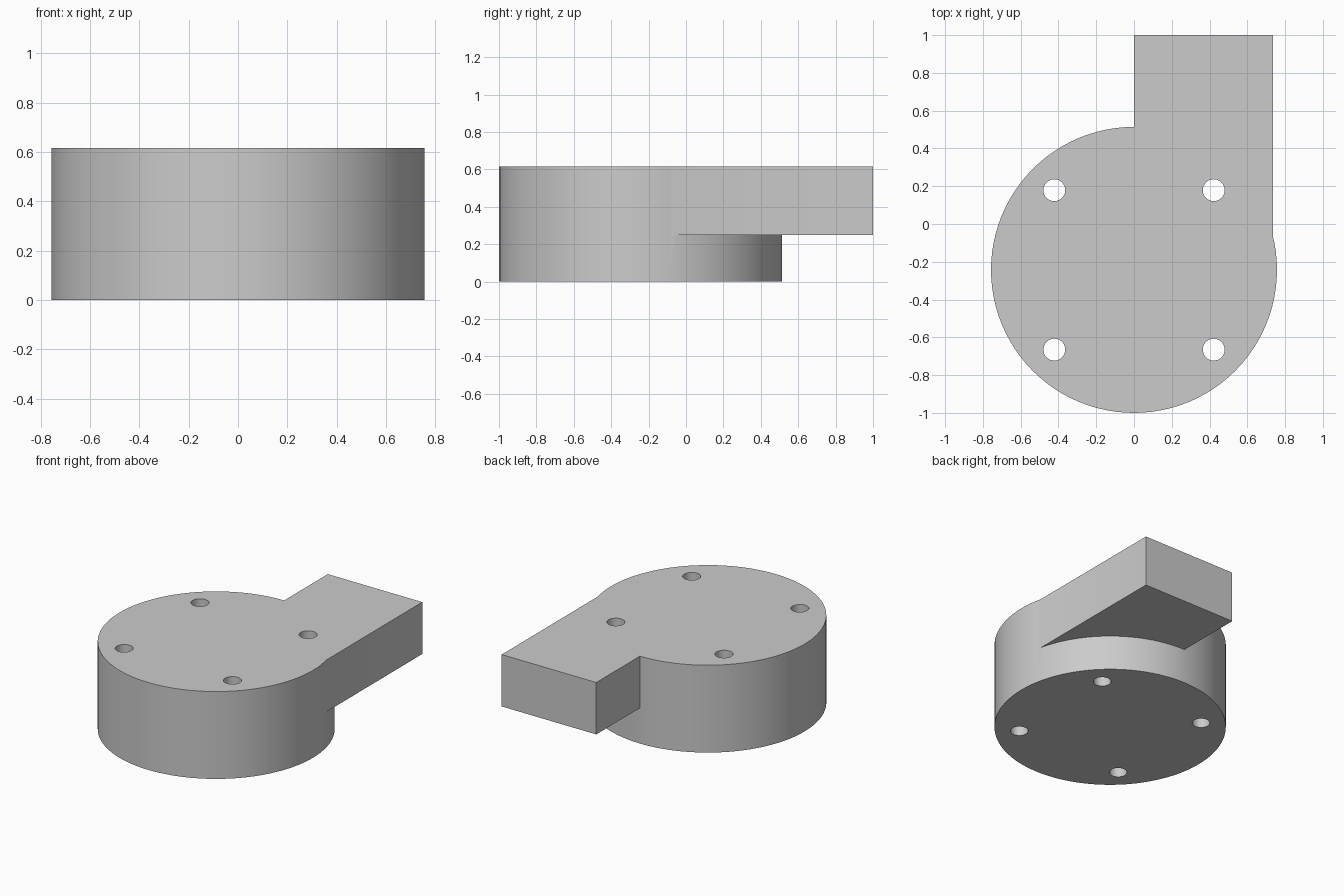
import bpy

cube = bpy.data.objects.get("Cube")
if cube:
    bpy.data.objects.remove(cube, do_unlink=True)

HEIGHT, RADIUS, CENTRE_Y = 0.616, 0.757, -0.243
OUTLET_BOTTOM, OUTLET_WIDTH = 0.25, 0.737

grey = bpy.data.materials.new("plain grey")
grey.use_nodes = True
colour = (0.6, 0.6, 0.6, 1)
grey.diffuse_color = colour
grey.node_tree.nodes["Principled BSDF"].inputs["Base Color"].default_value = colour


def cylinder(name, x, y, radius, z0, z1, sides):
    bpy.ops.mesh.primitive_cylinder_add(
        vertices=sides, radius=radius, depth=z1 - z0, location=(x, y, (z0 + z1) / 2))
    obj = bpy.context.object
    obj.name = name
    obj.data.materials.append(grey)
    return obj


def box(name, low, high):
    bpy.ops.mesh.primitive_cube_add(size=1, location=[(a + b) / 2 for a, b in zip(low, high)])
    obj = bpy.context.object
    obj.name = name
    obj.scale = [b - a for a, b in zip(low, high)]
    bpy.ops.object.transform_apply(location=False, rotation=False, scale=True)
    obj.data.materials.append(grey)
    return obj


def combine(target, tool, operation):
    mod = target.modifiers.new(operation.lower(), "BOOLEAN")
    mod.operation = operation
    mod.solver = "EXACT"
    mod.object = tool
    bpy.context.view_layer.objects.active = target
    bpy.ops.object.modifier_apply(modifier=mod.name)
    bpy.data.objects.remove(tool, do_unlink=True)


# Round housing joined with the square outlet duct
housing = cylinder("blower_housing", 0, CENTRE_Y, RADIUS, 0, HEIGHT, 96)
outlet = box("outlet_duct", (0, CENTRE_Y + 0.01, OUTLET_BOTTOM), (OUTLET_WIDTH, 1, HEIGHT))
combine(housing, outlet, "UNION")

# Four through screw holes
for x in (-0.422, 0.422):
    for dy in (-0.422, 0.422):
        hole = cylinder("screw_hole_cutter", x, CENTRE_Y + dy, 0.058, -0.1, HEIGHT + 0.1, 32)
        hole.hide_render = True
        combine(housing, hole, "DIFFERENCE")

# Smooth round walls with crisp edges
bpy.ops.object.select_all(action="DESELECT")
housing.select_set(True)
bpy.context.view_layer.objects.active = housing
bpy.ops.object.shade_smooth_by_angle(angle=0.5)
